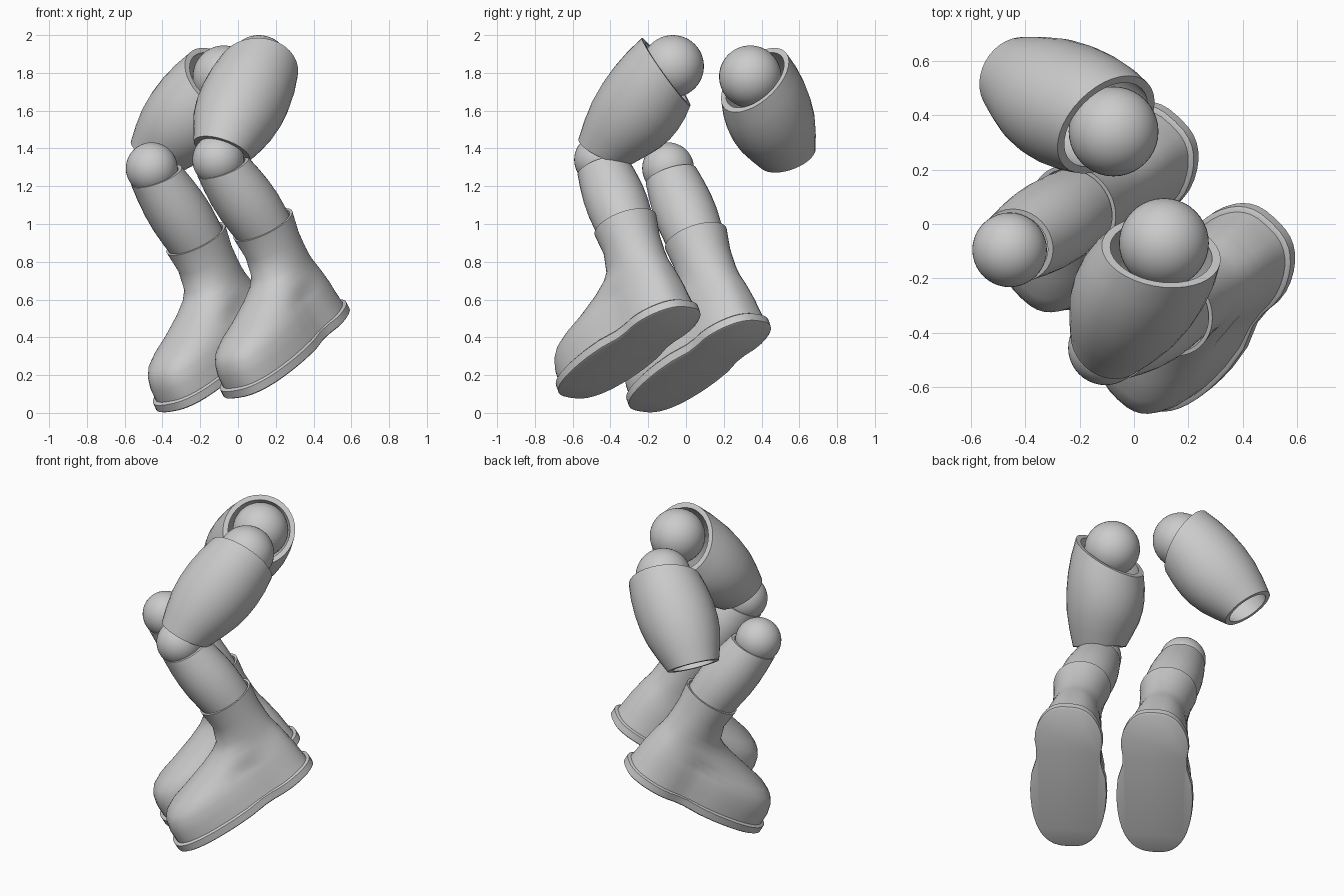
import bpy, math
from mathutils import Vector

cube = bpy.data.objects.get("Cube")
if cube:
    bpy.data.objects.remove(cube, do_unlink=True)

grey = bpy.data.materials.new("plain_grey")
grey.use_nodes = True
GREY = (0.6, 0.6, 0.6, 1)
grey.diffuse_color = GREY
grey.node_tree.nodes["Principled BSDF"].inputs["Base Color"].default_value = GREY


def finish(obj, angle=40):
    obj.data.materials.clear()
    obj.data.materials.append(grey)
    bpy.ops.object.select_all(action='DESELECT')
    obj.select_set(True)
    bpy.context.view_layer.objects.active = obj
    bpy.ops.object.shade_smooth_by_angle(angle=math.radians(angle))


def loft(name, rings, cap_start=False, cap_end=False):
    """Skin a list of equal-length closed rings."""
    n = len(rings[0])
    verts = [p for r in rings for p in r]
    faces = [(k * n + i, k * n + (i + 1) % n, (k + 1) * n + (i + 1) % n, (k + 1) * n + i)
             for k in range(len(rings) - 1) for i in range(n)]
    if cap_start:
        faces.append(tuple(range(n))[::-1])
    if cap_end:
        faces.append(tuple(range(len(verts) - n, len(verts))))
    mesh = bpy.data.meshes.new(name)
    mesh.from_pydata(verts, [], faces)
    mesh.validate()
    obj = bpy.data.objects.new(name, mesh)
    bpy.context.collection.objects.link(obj)
    bpy.context.view_layer.objects.active = obj
    obj.select_set(True)
    bpy.ops.object.mode_set(mode='EDIT')
    bpy.ops.mesh.select_all(action='SELECT')
    bpy.ops.mesh.normals_make_consistent(inside=False)
    bpy.ops.object.mode_set(mode='OBJECT')
    finish(obj)


def ball(name, centre, radius):
    bpy.ops.mesh.primitive_uv_sphere_add(segments=40, ring_count=24, radius=radius, location=centre)
    obj = bpy.context.object
    obj.name = name
    finish(obj, 60)


def sleeve(name, start, end, n_start, n_end, radii, wall=0.03, sides=36):
    """Hollow barrel between two points, its ends cut by slanted planes."""
    start, end = Vector(start), Vector(end)
    d = (end - start).normalized()
    side = d.cross(Vector((0, 0, 1))).normalized()
    other = d.cross(side)
    n0, n1 = Vector(n_start), Vector(n_end)

    def ring(t, r):
        pts = []
        for i in range(sides):
            a = math.tau * i / sides
            o = (side * math.cos(a) + other * math.sin(a)) * r
            p0 = start + o - d * (n0.dot(o) / n0.dot(d))
            p1 = end + o - d * (n1.dot(o) / n1.dot(d))
            pts.append(p0.lerp(p1, t))
        return pts

    steps = [(i / (len(radii) - 1), r) for i, r in enumerate(radii)]
    outer = [ring(t, r) for t, r in steps]
    inner = [ring(t, r - wall) for t, r in reversed(steps)]
    loft(name, outer + inner + outer[:1])


# Foot frame: forward to the toe, up through the shaft, and sideways
FWD = Vector((-0.55, -0.66, -0.5)).normalized()
UP = Vector((-0.42, -0.3, 0.86))
UP = (UP - FWD * UP.dot(FWD)).normalized()
SIDE = FWD.cross(UP)


def foot_ring(origin, u, back, front, w_heel, w_toe, waist=0.0, sides=48):
    pts = []
    mid, half = (back + front) / 2, (front - back) / 2
    power = 1 - 0.25 * min(1, max(0, half - 0.17) / 0.25)
    for i in range(sides):
        a = math.tau * i / sides
        c, s = math.cos(a), math.sin(a)
        f = mid + half * math.copysign(abs(c) ** power, c)
        w = w_heel + (w_toe - w_heel) * (f - back) / (front - back)
        w *= 1 - waist * math.exp(-((f + 0.13) / 0.1) ** 2)
        x = w * math.copysign(abs(s) ** power, s)
        pts.append(origin + FWD * f + SIDE * x + UP * u)
    return pts


# Boot sections: height, back, front, heel half width, toe half width
UPPER = [(0.02, -0.46, 0.455, 0.21, 0.215), (0.1, -0.452, 0.455, 0.198, 0.213),
         (0.16, -0.447, 0.44, 0.192, 0.203), (0.2, -0.44, 0.412, 0.187, 0.188),
         (0.235, -0.435, 0.355, 0.183, 0.165), (0.27, -0.43, 0.25, 0.178, 0.142),
         (0.32, -0.418, 0.1, 0.17, 0.13), (0.36, -0.412, 0.0, 0.165, 0.13),
         (0.4, -0.41, -0.06, 0.157, 0.14), (0.5, -0.41, -0.095, 0.155, 0.155),
         (0.62, -0.428, -0.085, 0.172, 0.172), (0.62, -0.413, -0.1, 0.157, 0.157),
         (0.53, -0.395, -0.11, 0.142, 0.142)]
SOLE = [(-0.025, -0.467, 0.465, 0.215, 0.223), (-0.018, -0.478, 0.475, 0.225, 0.233),
        (0.024, -0.478, 0.475, 0.225, 0.233), (0.031, -0.468, 0.465, 0.215, 0.223)]


def lower_leg(tag, knee, origin):
    knee, origin = Vector(knee), Vector(origin)
    cuff = origin + FWD * -0.255 + UP * 0.57
    ball(tag + "_knee_ball", knee, 0.137)
    sleeve(tag + "_shin", knee.lerp(cuff, 0.1), cuff, (-0.33, -0.29, 0.9), UP,
           (0.14, 0.153, 0.162, 0.164, 0.158, 0.148), 0.02)
    loft(tag + "_boot", [foot_ring(origin, *r, waist=0.12 if r[0] < 0.25 else 0)
                         for r in UPPER], cap_end=True)
    loft(tag + "_sole", [foot_ring(origin, *r, waist=0.16) for r in SOLE], True, True)


THIGH = (0.211, 0.228, 0.235, 0.232, 0.218, 0.19, 0.156)

# Leading leg
ball("left_hip_ball", (0.11, -0.07, 1.835), 0.165)
sleeve("left_thigh", (0.1, -0.105, 1.805), (-0.085, -0.42, 1.39),
       (0.08, 0.81, 0.57), (-0.3, -0.36, -0.88), THIGH)
lower_leg("left", (-0.105, -0.455, 1.34), (0.25, -0.305, 0.335))

# Trailing leg
ball("right_hip_ball", (-0.075, 0.34, 1.78), 0.165)
sleeve("right_thigh", (-0.103, 0.365, 1.762), (-0.43, 0.537, 1.36),
       (0.54, -0.58, 0.61), (-0.48, 0.28, -0.83), THIGH)
lower_leg("right", (-0.457, -0.095, 1.295), (-0.105, 0.068, 0.262))
